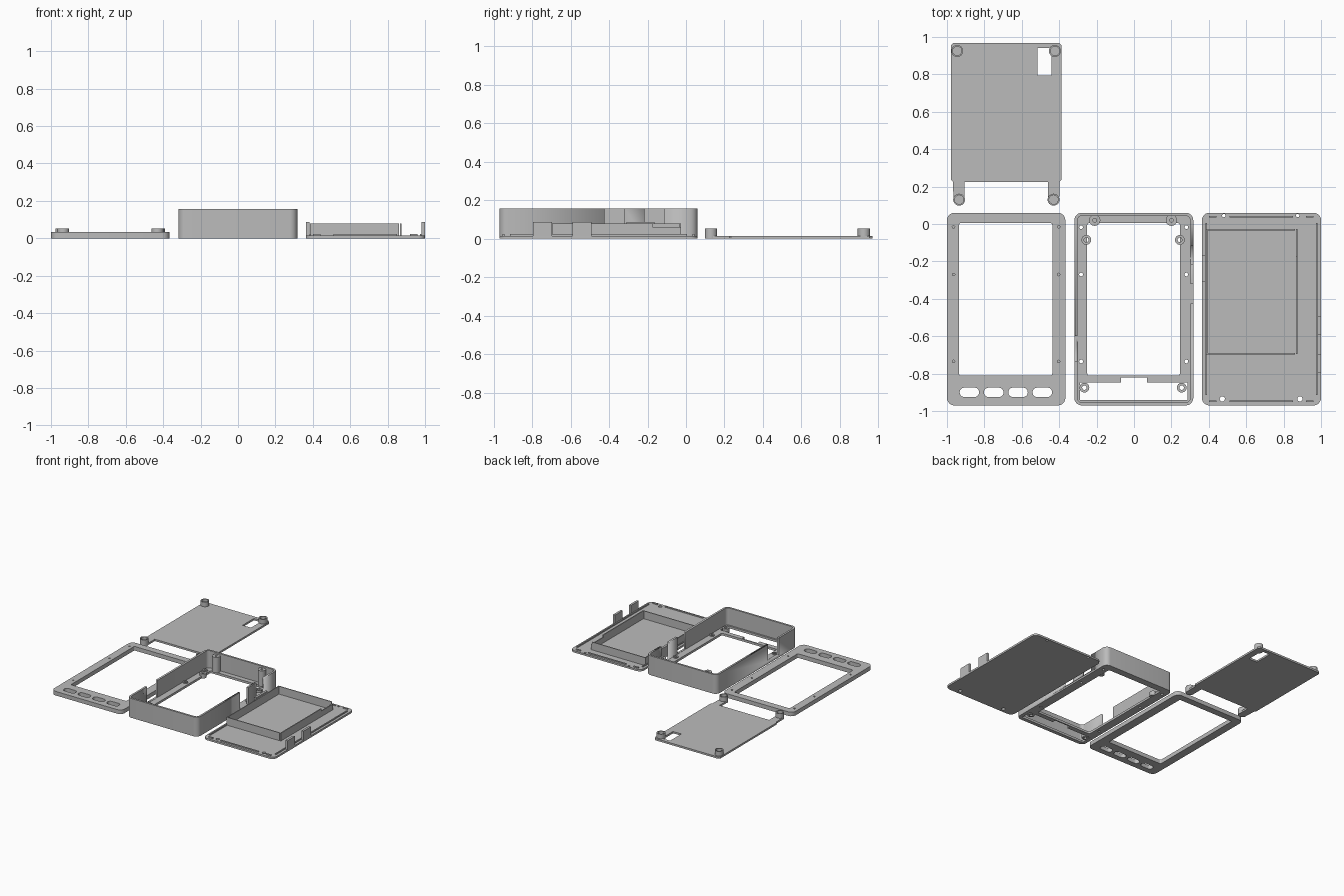
import bpy, math

if "Cube" in bpy.data.objects:
    bpy.data.objects.remove(bpy.data.objects["Cube"])

grey = bpy.data.materials.new("plain_grey")
grey.diffuse_color = (0.5, 0.5, 0.5, 1)
grey.use_nodes = True
grey.node_tree.nodes["Principled BSDF"].inputs["Base Color"].default_value = grey.diffuse_color
Y_SHIFT = -0.005


def rrect(x0, x1, y0, y1, r=0.0, n=6):
    """Rounded rectangle outline."""
    if r == 0:
        return [(x0, y0), (x1, y0), (x1, y1), (x0, y1)]
    pts = []
    corners = [(x1 - r, y1 - r), (x0 + r, y1 - r), (x0 + r, y0 + r), (x1 - r, y0 + r)]
    for k, (cx, cy) in enumerate(corners):
        for i in range(n + 1):
            a = math.pi / 2 * (k + i / n)
            pts.append((cx + r * math.cos(a), cy + r * math.sin(a)))
    return pts


def circle(x, y, r, n=24):
    return [(x + r * math.cos(2 * math.pi * i / n), y + r * math.sin(2 * math.pi * i / n))
            for i in range(n)]


def slab(name, loops, z0, z1):
    """Extrude an outline with holes from z0 to z1."""
    cu = bpy.data.curves.new(name, 'CURVE')
    cu.dimensions = '2D'
    cu.fill_mode = 'BOTH'
    cu.extrude = (z1 - z0) / 2
    for pts in loops:
        s = cu.splines.new('POLY')
        s.points.add(len(pts) - 1)
        for p, (x, y) in zip(s.points, pts):
            p.co = (x, y + Y_SHIFT, 0, 1)
        s.use_cyclic_u = True
    ob = bpy.data.objects.new(name, cu)
    bpy.context.collection.objects.link(ob)
    ob.location.z = (z0 + z1) / 2
    bpy.ops.object.select_all(action='DESELECT')
    ob.select_set(True)
    bpy.context.view_layer.objects.active = ob
    bpy.ops.object.convert(target='MESH')
    ob = bpy.context.object
    bpy.ops.object.mode_set(mode='EDIT')
    bpy.ops.mesh.select_all(action='SELECT')
    bpy.ops.mesh.remove_doubles(threshold=0.0001)
    bpy.ops.mesh.normals_make_consistent(inside=False)
    bpy.ops.object.mode_set(mode='OBJECT')
    ob.data.materials.clear()
    ob.data.materials.append(grey)
    bpy.ops.object.shade_smooth_by_angle(angle=math.radians(30))
    return ob


def box(name, x0, x1, y0, y1, z0, z1):
    return slab(name, [rrect(x0, x1, y0, y1)], z0, z1)


def boss(name, x, y, r, hole, z0, z1):
    return slab(name, [circle(x, y, r), circle(x, y, hole)], z0, z1)


FRONT, BACK = -0.965, 0.065

# Front bezel: window, four button slots, screw holes, locating rib
bezel = [rrect(-1, -0.367, FRONT, BACK, 0.04), rrect(-0.935, -0.437, -0.805, 0.01, 0.01)]
for cx in (-0.88, -0.75, -0.62, -0.49):
    bezel.append(rrect(cx - 0.052, cx + 0.052, -0.92, -0.87, 0.024))
slab("bezel_face", bezel, 0, 0.022)
for x in (-0.965, -0.403):
    for y in (-0.01, -0.265, -0.73):
        bezel.append(circle(x, y, 0.007, 12))
slab("bezel_body", bezel, 0.022, 0.033)

# Middle frame floor with window and button opening
opening = [(-0.29, -0.935), (0.287, -0.935), (0.287, -0.843), (0.07, -0.843), (0.07, -0.815),
           (-0.07, -0.815), (-0.07, -0.843), (-0.29, -0.843)]
floor = [rrect(-0.319, 0.317, FRONT, BACK, 0.04),
         rrect(-0.25, 0.245, -0.805, 0.01, 0.01), opening]
screws = [(x, y) for x in (-0.283, 0.28) for y in (-0.012, -0.265, -0.73)]
floor += [circle(x, y, 0.010, 16) for x, y in screws]
slab("frame_floor", floor, 0, 0.018)

# Middle frame wall with port gaps
wall = slab("frame_wall", [rrect(-0.319, 0.317, FRONT, BACK, 0.04),
                           rrect(-0.303, 0.301, FRONT + 0.016, BACK - 0.016, 0.026)], 0, 0.157)
gaps = [(0.29, 0.34, -0.42, -0.315), (0.29, 0.34, -0.21, -0.11), (-0.34, -0.29, -0.73, -0.595)]
for g in gaps:
    cutter = box("cutter", *g, 0.02, 0.2)
    mod = wall.modifiers.new("gap", 'BOOLEAN')
    mod.operation = 'DIFFERENCE'
    mod.solver = 'EXACT'
    mod.object = cutter
    bpy.ops.object.select_all(action='DESELECT')
    wall.select_set(True)
    bpy.context.view_layer.objects.active = wall
    bpy.ops.object.modifier_apply(modifier="gap")
    bpy.data.objects.remove(cutter)

# Frame bosses: screw collars, board supports, tall back posts
for x, y in screws:
    boss("frame_screw_collar", x, y, 0.019, 0.010, 0.018, 0.026)
for x, y in ((-0.255, -0.08), (0.245, -0.08), (-0.265, -0.87), (0.255, -0.87)):
    boss("frame_support", x, y, 0.026, 0.012, 0.0, 0.035)
for x in (-0.21, 0.2):
    boss("frame_post", x, 0.025, 0.03, 0.01, 0.018, 0.145)

# Back cover: panel with screw holes and a broken locating lip
cover = [rrect(0.363, 1, FRONT, BACK, 0.04)]
cover += [circle(x, 0.05, 0.009, 16) for x in (0.48, 0.875)]
cover += [circle(x, -0.93, 0.014, 16) for x in (0.472, 0.887)]
slab("cover_panel", cover, 0, 0.015)
for x in (0.382, 0.972):
    box("cover_side_lip", x, x + 0.009, -0.91, 0.01, 0.015, 0.024)
for y in (-0.948, 0.039):
    for x0, x1 in ((0.40, 0.44), (0.51, 0.85), (0.92, 0.96)):
        box("cover_end_lip", x0, x1, y, y + 0.009, 0.015, 0.024)

# Battery tray walls
box("tray_front_wall", 0.385, 0.862, -0.692, -0.685, 0.015, 0.079)
box("tray_back_wall", 0.385, 0.862, -0.029, -0.022, 0.015, 0.079)
box("tray_left_wall", 0.385, 0.392, -0.685, -0.029, 0.015, 0.079)
box("tray_right_wall", 0.865, 0.873, -0.69, -0.17, 0.015, 0.079)
box("tray_right_wall_low", 0.865, 0.873, -0.17, -0.022, 0.015, 0.06)

# Port-blocking tabs on the cover
box("cover_left_tab", 0.363, 0.381, -0.305, -0.16, 0.015, 0.088)
for y in (-0.585, -0.79):
    box("cover_right_tab", 0.982, 1, y, y + 0.098, 0.015, 0.088)

# Board plate with two legs, cable cutout and four standoffs
outline = [(-0.978, 0.24), (-0.968, 0.23), (-0.965, 0.135), (-0.905, 0.135), (-0.905, 0.23),
           (-0.46, 0.23), (-0.46, 0.135), (-0.40, 0.135), (-0.398, 0.23), (-0.388, 0.24),
           (-0.388, 0.96), (-0.402, 0.974), (-0.964, 0.974), (-0.978, 0.96)]
slab("board_plate", [outline, rrect(-0.515, -0.44, 0.80, 0.945)], 0, 0.015)
for x, y in ((-0.945, 0.93), (-0.423, 0.93), (-0.935, 0.135), (-0.43, 0.135)):
    slab("standoff_base", [circle(x, y, 0.032)], 0, 0.03)
    boss("standoff_rim", x, y, 0.032, 0.024, 0.03, 0.052)
